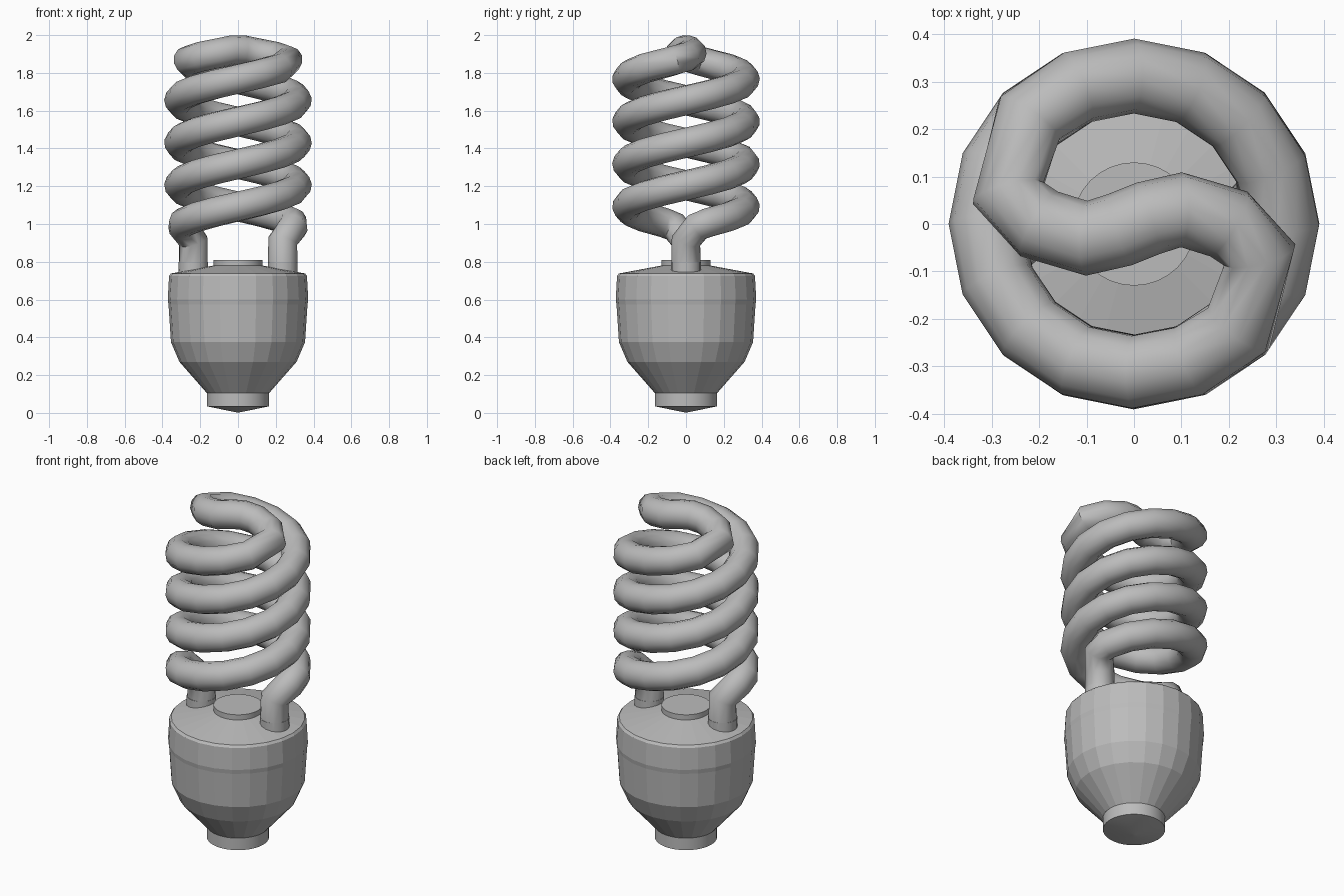
import bpy, math
from mathutils import Vector

if "Cube" in bpy.data.objects:
    bpy.data.objects.remove(bpy.data.objects["Cube"])

grey = bpy.data.materials.new("plain grey")
grey.use_nodes = True
colour = (0.5, 0.5, 0.5, 1)
grey.diffuse_color = colour
grey.node_tree.nodes["Principled BSDF"].inputs["Base Color"].default_value = colour


def make(name, verts, faces, smooth_angle=None):
    mesh = bpy.data.meshes.new(name)
    mesh.from_pydata(verts, [], faces)
    mesh.materials.append(grey)
    obj = bpy.data.objects.new(name, mesh)
    bpy.context.collection.objects.link(obj)
    if smooth_angle:
        bpy.ops.object.select_all(action='DESELECT')
        obj.select_set(True)
        bpy.context.view_layer.objects.active = obj
        bpy.ops.object.shade_smooth_by_angle(angle=math.radians(smooth_angle))
    return obj


def skin(rings, sides):
    """Quads between consecutive rings, with a cap at each end."""
    faces = [(r * sides + i, r * sides + (i + 1) % sides,
              (r + 1) * sides + (i + 1) % sides, (r + 1) * sides + i)
             for r in range(rings - 1) for i in range(sides)]
    return faces + [tuple(reversed(range(sides))),
                    tuple(range((rings - 1) * sides, rings * sides))]


def lathe(name, profile, sides, x=0, smooth_angle=None):
    verts = [(x + r * math.cos(math.tau * i / sides),
              r * math.sin(math.tau * i / sides), z)
             for r, z in profile for i in range(sides)]
    return make(name, verts, skin(len(profile), sides), smooth_angle)


def sweep(name, path, radius, sides):
    """Round tube along a path, mitred at the bends."""
    verts, normal = [], Vector((1, 0, 0))
    for i, p in enumerate(path):
        before = (p - path[i - 1]).normalized() if i else Vector((0, 0, 1))
        after = (path[i + 1] - p).normalized() if i + 1 < len(path) else before
        tangent = (before + after).normalized()
        normal = (normal - tangent * normal.dot(tangent)).normalized()
        side = tangent.cross(normal)
        for k in range(sides):
            a = math.tau * k / sides
            verts.append(p + radius * (normal * math.cos(a) + side * math.sin(a)))
    return make(name, verts, skin(len(path), sides), 50)


# Screw-in base, housing and its centre button
lathe("contact_cap", [(0.01, 0.003), (0.165, 0.035), (0.165, 0.105)], 32, smooth_angle=30)
lathe("housing", [(0.165, 0.105), (0.31, 0.27), (0.355, 0.375), (0.368, 0.575),
                  (0.372, 0.6), (0.365, 0.725), (0.355, 0.738), (0.13, 0.78)], 24)
lathe("centre_button", [(0.13, 0.765), (0.13, 0.81)], 32, smooth_angle=30)

# Half of the tube: leg, two turns of helix, then the bridge to the middle
RADIUS, PITCH, START, STEPS = 0.312, 0.45, 0.98, 16
half = [Vector(p) for p in ((0.237, 0, 0.75), (0.237, 0, 0.91), (0.292, 0.06, 0.985))]
for i in range(1, 2 * STEPS - 1):
    a = math.tau * i / STEPS
    half.append(Vector((RADIUS * math.cos(a), RADIUS * math.sin(a),
                        START + PITCH * i / STEPS)))
half += [Vector(p) for p in ((0.265, -0.065, 1.865), (0.2, 0, 1.885), (0.1, 0.03, 1.905),
                             (0.03, 0.012, 1.92))]
other = [Vector((-p.x, -p.y, p.z)) for p in reversed(half)]
sweep("spiral_tube", half + other, 0.079, 12)

# Sockets around the legs
for label, x in (("left", 0.237), ("right", -0.237)):
    lathe(label + "_leg_collar", [(0.079, 0.74), (0.079, 0.8)], 16, x, 30)
